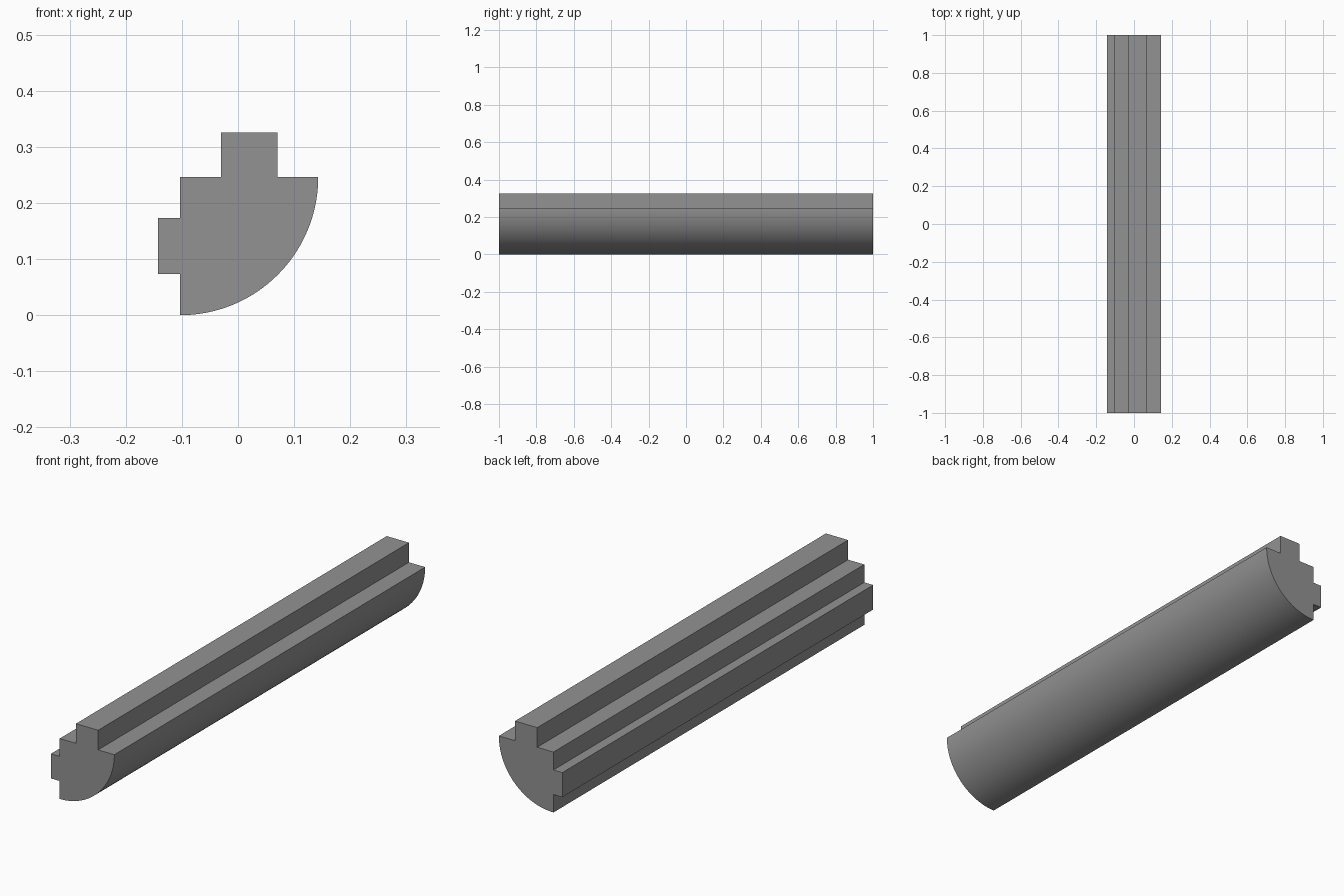
import bpy, bmesh, math

if "Cube" in bpy.data.objects:
    bpy.data.objects.remove(bpy.data.objects["Cube"])

LENGTH = 2.0
R = 0.246            # quarter-round radius
CX, CZ = -0.103, R   # centre of the arc
SEGMENTS = 48

# Cross-section: quarter-round arc, then the top tongue and the side tongue
profile = []
for i in range(SEGMENTS + 1):
    a = -math.pi / 2 + math.pi / 2 * i / SEGMENTS
    profile.append((CX + R * math.cos(a), CZ + R * math.sin(a)))
profile += [(0.07, CZ), (0.07, 0.326), (-0.03, 0.326), (-0.03, CZ),      # top tongue
            (CX, CZ), (CX, 0.173), (-0.143, 0.173), (-0.143, 0.073), (CX, 0.073)]  # side tongue

# Extrude the section along y
bm = bmesh.new()
front = bm.faces.new([bm.verts.new((x, -LENGTH / 2, z)) for x, z in profile])
out = bmesh.ops.extrude_face_region(bm, geom=[front], use_keep_orig=True)
bmesh.ops.translate(bm, vec=(0, LENGTH, 0),
                    verts=[g for g in out["geom"] if isinstance(g, bmesh.types.BMVert)])
bmesh.ops.recalc_face_normals(bm, faces=bm.faces[:])
mesh = bpy.data.meshes.new("quarter_round_rail")
bm.to_mesh(mesh)
bm.free()

rail = bpy.data.objects.new("quarter_round_rail", mesh)
bpy.context.collection.objects.link(rail)

grey = bpy.data.materials.new("mid_grey")
grey.diffuse_color = (0.29, 0.29, 0.29, 1)
grey.use_nodes = True
grey.node_tree.nodes["Principled BSDF"].inputs["Base Color"].default_value = grey.diffuse_color
mesh.materials.append(grey)

# Smooth arc, sharp corners
bpy.context.view_layer.objects.active = rail
rail.select_set(True)
bpy.ops.object.shade_smooth_by_angle(angle=math.radians(30))
